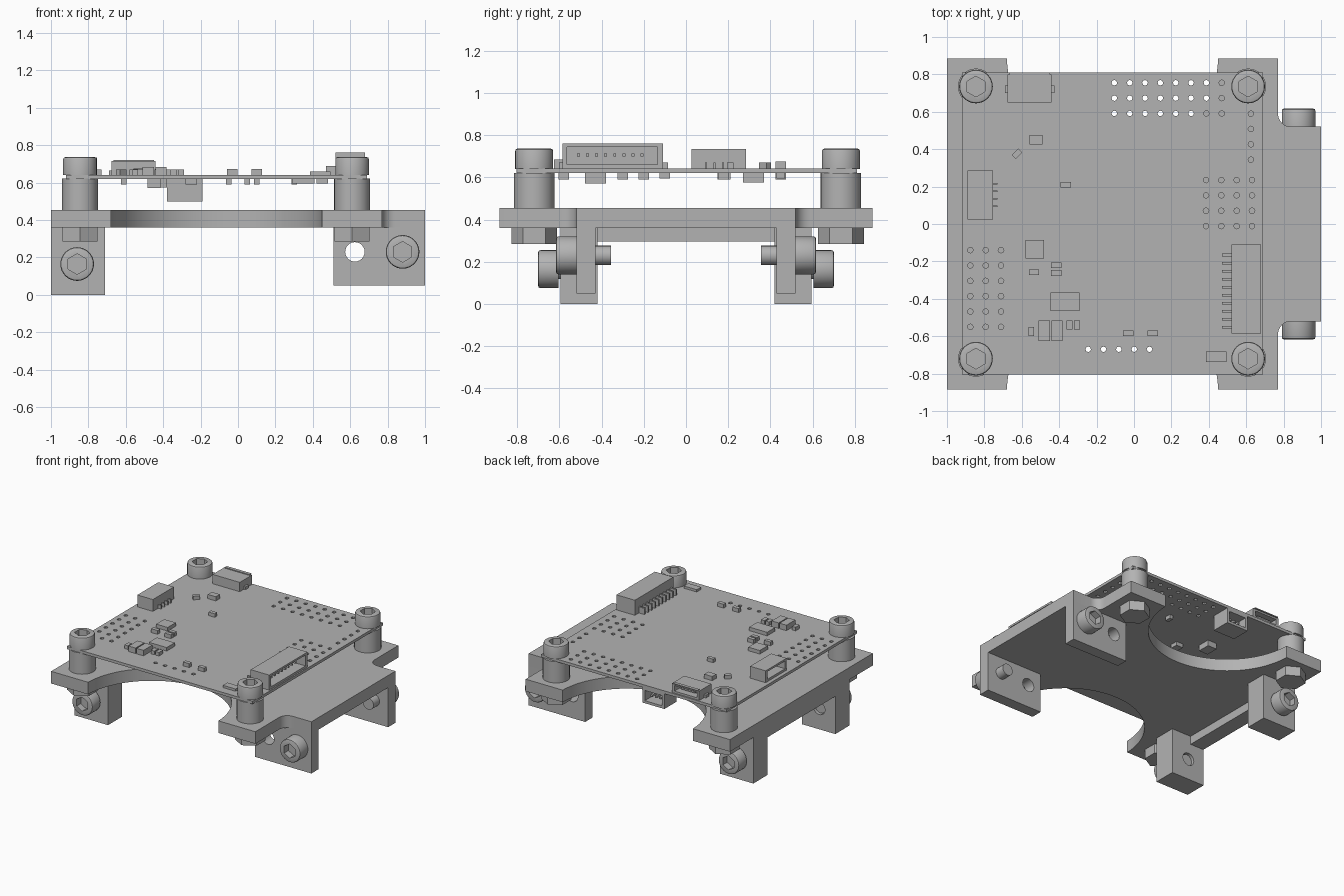
import bpy, bmesh, math
from mathutils import Matrix, Vector

cube = bpy.data.objects.get("Cube")
if cube:
    bpy.data.objects.remove(cube)

grey = bpy.data.materials.new("plain_grey")
grey.use_nodes = True
COLOUR = (0.45, 0.45, 0.45, 1)
grey.diffuse_color = COLOUR
grey.node_tree.nodes["Principled BSDF"].inputs["Base Color"].default_value = COLOUR


def finish(name, bm):
    bmesh.ops.recalc_face_normals(bm, faces=bm.faces)
    mesh = bpy.data.meshes.new(name)
    bm.to_mesh(mesh)
    bm.free()
    mesh.materials.append(grey)
    obj = bpy.data.objects.new(name, mesh)
    bpy.context.collection.objects.link(obj)
    return obj


def smooth(obj):
    obj.data.polygons.foreach_set("use_smooth", [True] * len(obj.data.polygons))
    obj.data.set_sharp_from_angle(angle=math.radians(30))
    return obj


def add_box(bm, x0, x1, y0, y1, z0, z1, turn=0):
    m = (Matrix.Translation(((x0 + x1) / 2, (y0 + y1) / 2, (z0 + z1) / 2))
         @ Matrix.Rotation(turn, 4, "Z") @ Matrix.Diagonal((x1 - x0, y1 - y0, z1 - z0, 1)))
    bmesh.ops.create_cube(bm, size=1, matrix=m)


def add_cyl(bm, centre, r, z0, z1, sides=32, axis="Z"):
    # For axis Y the two limits are measured along y
    turn = Matrix.Rotation(-math.pi / 2, 4, "X") if axis == "Y" else Matrix()
    m = Matrix.Translation(centre) @ turn @ Matrix.Translation((0, 0, (z0 + z1) / 2))
    bmesh.ops.create_cone(bm, cap_ends=True, segments=sides, radius1=r, radius2=r,
                          depth=z1 - z0, matrix=m)


def boxes(name, *items):
    bm = bmesh.new()
    for item in items:
        add_box(bm, *item)
    return finish(name, bm)


def cut(obj, bm):
    cutter = finish("cutter", bm)
    cutter.hide_render = True
    mod = obj.modifiers.new("cut", "BOOLEAN")
    mod.operation, mod.solver, mod.object = "DIFFERENCE", "EXACT", cutter
    bpy.context.view_layer.objects.active = obj
    bpy.ops.object.modifier_apply(modifier=mod.name)
    bpy.data.objects.remove(cutter)


def cut_box(obj, *limits):
    bm = bmesh.new()
    add_box(bm, *limits)
    cut(obj, bm)


def arc(cx, cy, r, a0, a1, n):
    angles = [math.radians(a0 + (a1 - a0) * i / n) for i in range(n + 1)]
    return [(cx + r * math.cos(a), cy + r * math.sin(a)) for a in angles]


# Mounting plate with a round bite on the front and back
half = [(-1, -.885)] + arc(-.115, -.9, .565, 178.5, 1.5, 40)
half += [(.77, -.885)] + arc(.84, -.59, .07, 180, 90, 8) + [(1, -.52)]
outline = half + [(x, -y) for x, y in reversed(half)]
bm = bmesh.new()
face = bm.faces.new([bm.verts.new((x, y, .36)) for x, y in outline])
out = bmesh.ops.extrude_face_region(bm, geom=[face])
bmesh.ops.translate(bm, vec=(0, 0, .095),
                    verts=[v for v in out["geom"] if isinstance(v, bmesh.types.BMVert)])
smooth(finish("mounting_plate", bm))
boxes("rear_rail", (-1, -.88, -.43, .43, .295, .365))

# Reusable socket screws, pointing up, with the seat of the head at the origin
def screw_mesh(name, shank):
    bm = bmesh.new()
    add_cyl(bm, (0, 0, 0), .09, 0, .097)
    rim = [e for e in bm.edges if all(v.co.z > .09 for v in e.verts)]
    bmesh.ops.bevel(bm, geom=rim, offset=.012, segments=2, affect="EDGES", profile=.5)
    obj = finish(name, bm)
    bm = bmesh.new()
    add_cyl(bm, (0, 0, 0), .055, .045, .2, 6)
    cut(obj, bm)
    bm = bmesh.new()
    bm.from_mesh(obj.data)
    add_cyl(bm, (0, 0, 0), .046, -shank, .001, 24)
    bm.to_mesh(obj.data)
    bm.free()
    smooth(obj)
    mesh = obj.data
    bpy.data.objects.remove(obj)
    return mesh


def place(name, mesh, loc, tilt=0):
    obj = bpy.data.objects.new(name, mesh)
    obj.location, obj.rotation_euler = loc, (tilt, 0, 0)
    bpy.context.collection.objects.link(obj)


long_screw, short_screw = screw_mesh("long_screw", .35), screw_mesh("short_screw", .165)

# Legs, side tabs and their horizontal screws, mirrored front to back
for side, s in (("front", -1), ("back", 1)):
    def span(a, b):
        return sorted((s * a, s * b))
    leg = boxes(side + "_right_leg", (-1, -.71, *span(.42, .595), 0, .365))
    bm = bmesh.new()
    add_cyl(bm, (-.86, 0, .165), .05, *span(.3, .7), 24, "Y")
    cut(leg, bm)
    smooth(leg)
    tab = boxes(side + "_left_tab", (.51, 1, *span(.43, .52), .05, .365))
    bm = bmesh.new()
    add_cyl(bm, (.625, 0, .23), .052, *span(.3, .7), 24, "Y")
    cut(tab, bm)
    smooth(tab)
    tilt = -s * math.pi / 2
    place(side + "_leg_screw", short_screw, (-.86, s * .605, .165), tilt)
    place(side + "_tab_screw", short_screw, (.88, s * .52, .23), tilt)

# Corner standoffs, nuts and vertical screws
for cx, cy in [(x, y) for x in (-.845, .61) for y in (-.72, .735)]:
    bm = bmesh.new()
    add_cyl(bm, (cx, cy, 0), .096, .45, .622)
    smooth(finish("standoff", bm))
    bm = bmesh.new()
    add_cyl(bm, (cx, cy, 0), .108, .285, .361, 6)
    finish("hex_nut", bm)
    place("corner_screw", long_screw, (cx, cy, .64))

# Circuit board with rows of pin holes: first x, count, first y, count
board = boxes("circuit_board", (-.92, .69, -.805, .81, .62, .642))
bm = bmesh.new()
STEP = .082
for x0, nx, y0, ny in ((-.105, 8, .755, 3), (.625, 1, .59, 4), (.385, 4, .235, 4),
                       (-.875, 3, -.14, 6), (-.245, 5, -.67, 1)):
    for i in range(nx):
        for j in range(ny):
            add_cyl(bm, (x0 + i * STEP, y0 - j * STEP, 0), .015, .5, .7, 8)
cut(board, bm)

# Wide socket on the left edge, open outwards, with contacts and solder legs
wide = boxes("wide_socket", (.52, .68, -.585, -.11, .64, .76))
cut_box(wide, .57, .75, -.565, -.135, .66, .745)
pins = [-.56 + i * .043 for i in range(10)]
boxes("wide_socket_legs", *[(.47, .53, y, y + .014, .64, .69) for y in pins])
boxes("wide_socket_contacts", *[(.56, .65, y, y + .014, .7, .714) for y in pins[1:-1]])

# Small socket on the right edge
small = boxes("small_socket", (-.89, -.755, .025, .285, .64, .735))
cut_box(small, -.95, -.79, .045, .265, .66, .72)
boxes("small_socket_legs", *[(-.76, -.73, .09 + i * .04, .1 + i * .04, .64, .67) for i in range(4)])

# Metal shell port on the back edge, and a port below the board
shell = boxes("shell_port", (-.675, -.44, .65, .8, .642, .715))
cut_box(shell, -.655, -.46, .68, .9, .658, .702)
boxes("shell_port_tongue", (-.62, -.5, .67, .775, .675, .686))
boxes("shell_port_lip", (-.665, -.45, .785, .81, .715, .722), (-.69, -.425, .7, .74, .64, .665))
lower = boxes("lower_port", (-.38, -.19, .66, .81, .5, .621))
cut_box(lower, -.36, -.21, .69, .9, .52, .6)
boxes("lower_port_pins", *[(x, x + .016, .68, .78, .55, .566) for x in (-.33, -.293, -.256)])


# Chips on both faces: centre x, centre y, width, depth, height
def chips(name, rows, z, up):
    boxes(name, *[(x - w / 2, x + w / 2, y - d / 2, y + d / 2, *sorted((z, z + up * h)))
                  for x, y, w, d, h in rows])


chips("upper_chips", (
    (-.525, .45, .07, .05, .035), (-.365, .21, .055, .03, .03), (-.53, -.135, .1, .1, .03),
    (-.37, -.415, .155, .1, .03), (-.48, -.57, .06, .11, .045), (-.412, -.57, .06, .11, .045),
    (-.345, -.54, .03, .05, .03), (-.305, -.54, .03, .05, .03), (.44, -.71, .11, .055, .02)),
    .64, 1)
small_parts = ((-.415, -.22), (-.415, -.262), (-.535, -.257), (-.03, -.585), (.1, -.585))
chips("upper_small_parts", [(x, y, .055, .03, .032) for x, y in small_parts], .64, 1)
boxes("upper_turned_part", (-.65, -.6, .36, .39, .64, .67, math.radians(45)))
boxes("upper_upright_part", (-.565, -.535, -.6, -.55, .64, .67))
chips("lower_chips", (
    (-.45, -.43, .07, .1, .048), (-.42, .32, .08, .1, .045), (-.25, .18, .06, .06, .03),
    (.35, -.1, .12, .05, .025), (.45, .45, .06, .04, .025)), .62, -1)
chips("lower_small_parts", [(x, y, .03, .05, .03) for x, y in
      ((-.61, -.2), (-.05, -.3), (.05, .45), (.1, -.58), (.3, .18))], .62, -1)
